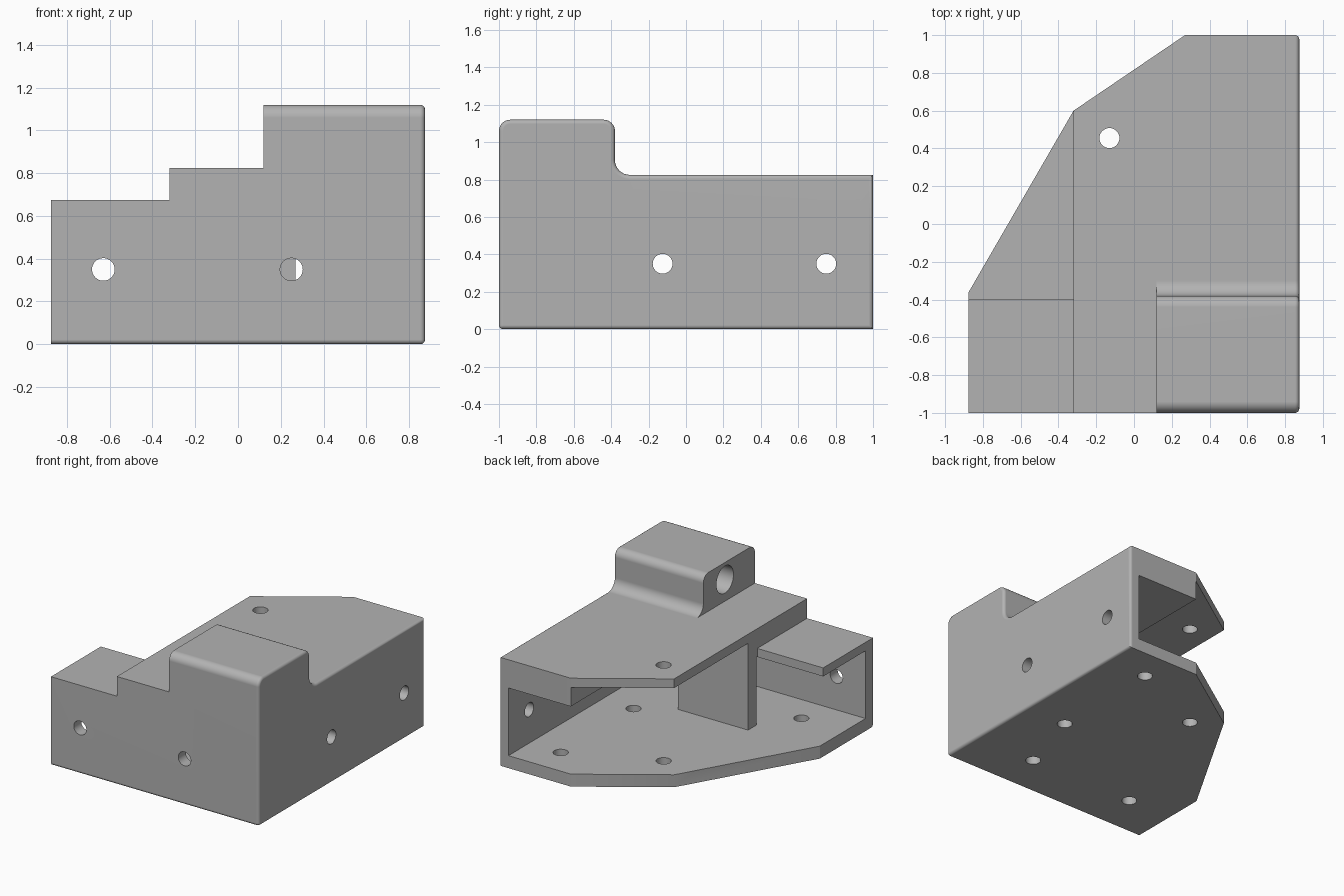
import bpy, bmesh, math
from mathutils import Vector, Matrix

cube = bpy.data.objects.get("Cube")
if cube:
    bpy.data.objects.remove(cube, do_unlink=True)

grey = bpy.data.materials.new("matte_grey")
grey.use_nodes = True
grey.diffuse_color = (0.45, 0.45, 0.45, 1)
bsdf = next(n for n in grey.node_tree.nodes if n.type == 'BSDF_PRINCIPLED')
bsdf.inputs["Base Color"].default_value = grey.diffuse_color
bsdf.inputs["Roughness"].default_value = 0.6


def add_object(name, bm):
    bmesh.ops.recalc_face_normals(bm, faces=bm.faces)
    mesh = bpy.data.meshes.new(name)
    bm.to_mesh(mesh)
    bm.free()
    mesh.materials.append(grey)
    obj = bpy.data.objects.new(name, mesh)
    bpy.context.collection.objects.link(obj)
    return obj


def extrude(points, axis, low, high):
    """Extrude a 2D outline along an axis: x takes (y, z), y takes (x, z), z takes (x, y)."""
    place = {'x': lambda a, b: (low, a, b),
             'y': lambda a, b: (a, low, b),
             'z': lambda a, b: (a, b, low)}[axis]
    bm = bmesh.new()
    face = bm.faces.new([bm.verts.new(place(*p)) for p in points])
    new = bmesh.ops.extrude_face_region(bm, geom=[face])["geom"]
    step = Vector([high - low if axis == a else 0 for a in 'xyz'])
    bmesh.ops.translate(bm, vec=step, verts=[v for v in new if isinstance(v, bmesh.types.BMVert)])
    return bm


def rounded(corners, steps=8):
    """Outline with right-angle corners (a, b, radius) turned into arcs."""
    out = []
    for i, (a, b, r) in enumerate(corners):
        p = Vector((a, b))
        if not r:
            out.append(p)
            continue
        d1 = (Vector(corners[i - 1][:2]) - p).normalized()
        d2 = (Vector(corners[(i + 1) % len(corners)][:2]) - p).normalized()
        for k in range(steps + 1):
            t = math.pi / 2 * k / steps
            out.append(p + r * (d1 + d2 - d2 * math.cos(t) - d1 * math.sin(t)))
    return out


def cut(body, name, bm):
    cutter = add_object(name, bm)
    cutter.hide_render = True
    mod = body.modifiers.new(name, 'BOOLEAN')
    mod.operation = 'DIFFERENCE'
    mod.solver = 'EXACT'
    mod.object = cutter
    bpy.context.view_layer.objects.active = body
    bpy.ops.object.modifier_apply(modifier=mod.name)
    bpy.data.objects.remove(cutter, do_unlink=True)


def box(x, y, z):
    return extrude([(x[0], y[0]), (x[1], y[0]), (x[1], y[1]), (x[0], y[1])], 'z', *z)


def drill(body, name, axis, center, low, high, radius=0.053):
    ring = [(center[0] + radius * math.cos(math.tau * k / 32),
             center[1] + radius * math.sin(math.tau * k / 32)) for k in range(32)]
    cut(body, name, extrude(ring, axis, low, high))


# Main dimensions
LEFT, RIGHT, FRONT, BACK = -0.875, 0.875, -1.0, 1.0
STEP_X, TOWER_X, TOWER_Y = -0.32, 0.12, -0.38
LOW, MID, HIGH = 0.675, 0.825, 1.12
FLOOR, CEILING = 0.095, 0.61
WALL_FRONT, WALL_BACK = -0.39, -0.29
TUBE_X, TUBE_Y = (0.27, 0.795), (-0.91, WALL_FRONT)

# Solid body from the side profile, with softened outer edges
side = rounded([(FRONT, 0, 0), (BACK, 0, 0), (BACK, MID, 0), (TOWER_Y, MID, 0.08),
                (TOWER_Y, HIGH, 0.06), (FRONT, HIGH, 0.06)])
bm = extrude(side, 'x', LEFT, RIGHT)


def outer_edge(e):
    a, b = (v.co for v in e.verts)
    on_end = min(a.x, b.x) > RIGHT - 0.001
    front_bottom = max(a.y, b.y) < FRONT + 0.001 and max(a.z, b.z) < 0.001
    return on_end or front_bottom


bmesh.ops.bevel(bm, geom=[e for e in bm.edges if outer_edge(e)], offset=0.022,
                segments=4, profile=0.5, affect='EDGES')
bracket = add_object("corner_bracket", bm)

# Stepped top and angled back corner
cut(bracket, "middle_step", box((-1.2, TOWER_X), (-1.2, 1.2), (MID, 1.3)))
cut(bracket, "low_step", box((-1.2, STEP_X), (-1.2, 1.2), (LOW, 1.4)))
cut(bracket, "angled_corner", extrude([(-1.2, -0.36), (LEFT, -0.36), (STEP_X, 0.6), (0.27, BACK),
                                       (0.27, 1.3), (-1.2, 1.3)], 'z', -0.1, 1.3))

# Open floor beside the low step, cavity under the top plate, two tube channels
cut(bracket, "open_floor", box((-1.3, STEP_X), (WALL_FRONT - 0.01, 1.3), (FLOOR, 1.5)))
cut(bracket, "cavity", extrude([(-0.4, FLOOR), (0.5, FLOOR), (0.5, CEILING), (TUBE_X[0], CEILING),
                                (TUBE_X[0], 0.755), (-0.4, 0.755)], 'y', WALL_BACK, 1.4))
cut(bracket, "side_channel", box((-1.4, TUBE_X[1]), TUBE_Y, (FLOOR, CEILING)))
cut(bracket, "back_channel", box(TUBE_X, (-0.6, 1.5), (FLOOR, CEILING)))

# Screw holes
for x in (-0.63, 0.25):
    drill(bracket, "front_hole", 'y', (x, 0.35), -1.1, -0.8)
    drill(bracket, "floor_hole", 'z', (x + 0.12, -0.66), -0.1, 0.2)
for y in (-0.125, 0.75):
    drill(bracket, "side_hole", 'x', (y, 0.35), 0.7, 1.1)
    drill(bracket, "floor_hole", 'z', (0.53, y), -0.1, 0.2)
drill(bracket, "plate_hole", 'z', (-0.13, 0.455), -0.1, 0.95)

# Blind bore in the tower
drill(bracket, "tower_bore", 'x', (-0.64, 0.99), 0, 0.75, 0.103)

# Smooth rounded edges, crisp corners
bpy.ops.object.select_all(action='DESELECT')
bracket.select_set(True)
bpy.context.view_layer.objects.active = bracket
bpy.ops.object.shade_smooth_by_angle(angle=math.radians(30))
normals = bracket.modifiers.new("weighted_normals", 'WEIGHTED_NORMAL')
normals.keep_sharp = True
